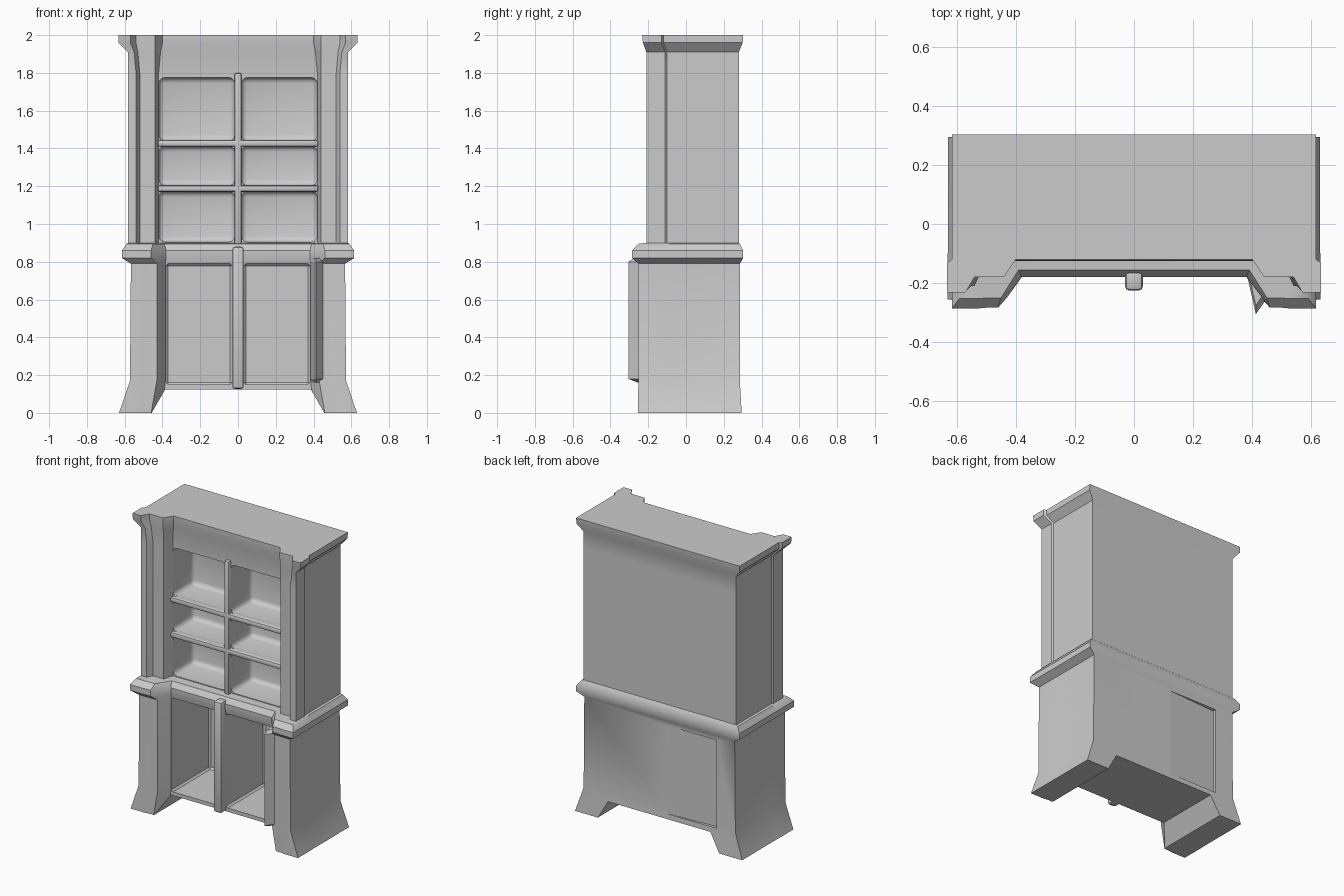
import bpy, bmesh
from mathutils import Vector

if "Cube" in bpy.data.objects:
    bpy.data.objects.remove(bpy.data.objects["Cube"])


def finish(name, bm):
    bmesh.ops.recalc_face_normals(bm, faces=bm.faces)
    me = bpy.data.meshes.new(name)
    bm.to_mesh(me)
    bm.free()
    ob = bpy.data.objects.new(name, me)
    bpy.context.collection.objects.link(ob)
    return ob


def loft(name, rings):
    """Skin a stack of closed rings and cap both ends."""
    bm = bmesh.new()
    vs = [[bm.verts.new(p) for p in r] for r in rings]
    n = len(rings[0])
    for a, b in zip(vs, vs[1:]):
        for i in range(n):
            j = (i + 1) % n
            bm.faces.new((a[i], a[j], b[j], b[i]))
    bm.faces.new(vs[0])
    bm.faces.new(vs[-1])
    return finish(name, bm)


def add_box(bm, x0, x1, y0, y1, z0, z1, bevel=0.0, seg=3):
    res = bmesh.ops.create_cube(bm, size=1)
    for v in res['verts']:
        v.co = Vector(((x0 + x1) / 2 + v.co.x * (x1 - x0),
                       (y0 + y1) / 2 + v.co.y * (y1 - y0),
                       (z0 + z1) / 2 + v.co.z * (z1 - z0)))
    if bevel:
        edges = {e for v in res['verts'] for e in v.link_edges}
        bmesh.ops.bevel(bm, geom=list(edges), offset=bevel, segments=seg,
                        profile=0.5, affect='EDGES')


def cut(target, cutter):
    cutter.hide_render = True
    mod = target.modifiers.new("cut", 'BOOLEAN')
    mod.operation = 'DIFFERENCE'
    mod.solver = 'EXACT'
    mod.object = cutter
    bpy.context.view_layer.objects.active = target
    bpy.ops.object.modifier_apply(modifier=mod.name)
    bpy.data.objects.remove(cutter)


def ring(z, xa, ya, xb, yb, xc, xd, yd, xe, ys, xs, yback):
    """Plan outline: recessed centre, stepped pilasters, sides and back."""
    half = [(xa, ya), (xb, yb), (xc, yb), (xd, yd), (xe, yd), (xe, ys),
            (xs, ys - 0.0 + 0.01), (xs, yback)]
    pts = half + [(-x, y) for x, y in reversed(half)]
    return [(x, y, z) for x, y in pts]


# carcass: feet, lower body, waist moulding, upper body, cornice
levels = [
    (0.00, .40, -.17, .46, -.25, .50, .52, -.255, .63, -.10, .629, .295),
    (0.17, .385, -.17, .43, -.25, .48, .50, -.252, .572, -.10, .571, .285),
    (0.79, .385, -.17, .43, -.25, .48, .50, -.252, .567, -.10, .566, .285),
    (0.82, .38, -.18, .46, -.283, .50, .52, -.285, .615, -.10, .614, .303),
    (0.86, .38, -.18, .46, -.283, .50, .52, -.285, .615, -.10, .614, .303),
    (0.895, .39, -.155, .45, -.25, .50, .52, -.252, .59, -.10, .589, .285),
    (0.90, .42, -.10, .44, -.17, .52, .54, -.21, .582, -.11, .574, .28),
    (1.80, .42, -.10, .44, -.17, .52, .54, -.21, .582, -.11, .574, .28),
    (1.91, .41, -.11, .44, -.175, .53, .55, -.21, .582, -.11, .574, .28),
    (1.96, .40, -.12, .44, -.18, .54, .57, -.228, .632, -.13, .615, .30),
    (2.00, .40, -.12, .44, -.18, .54, .57, -.232, .632, -.13, .615, .303),
]
cabinet = loft("cabinet_carcass", [ring(*l) for l in levels])

# arch between the feet, running front to back
arch = [(-.48, -.04), (.48, -.04), (.385, .125), (-.385, .125)]
cut(cabinet, loft("arch_cutter", [[(x, y, z) for x, z in arch] for y in (-.6, .6)]))

# shelf bays above and cupboard bays below
bm = bmesh.new()
for s in (-1, 1):
    for z0, z1 in ((.905, 1.172), (1.205, 1.412), (1.442, 1.775)):
        x0, x1 = sorted((s * .018, s * .419))
        add_box(bm, x0, x1, -.5, .12, z0, z1, .03)
    x0, x1 = sorted((s * .03, s * .382))
    add_box(bm, x0, x1, -.5, .24, .15, .79, .012, 1)
cut(cabinet, finish("bay_cutter", bm))

# shallow sloped panel in the lower back
panel = [(-.06, .16), (-.43, .16), (-.43, .76), (-.06, .76)]
cut(cabinet, loft("panel_cutter", [[(x, y, z) for (x, z), y in zip(panel, ys)]
                                   for ys in ((.284, .262, .262, .284), (.4, .4, .4, .4))]))

# centre posts
bm = bmesh.new()
add_box(bm, -.03, .03, -.225, -.15, .127, .88, .014, 2)
lower_post = finish("lower_centre_post", bm)
bm = bmesh.new()
add_box(bm, -.018, .018, -.125, -.07, .89, 1.80, .01, 2)
upper_post = finish("upper_centre_post", bm)

# rounded shelf noses
noses = []
for n, zc in (("lower", 1.188), ("upper", 1.427)):
    bm = bmesh.new()
    add_box(bm, -.425, .425, -.125, -.07, zc - .018, zc + .018, .012, 2)
    noses.append(finish(n + "_shelf_nose", bm))

# door edge sticking out beside the right pilaster
wedge = [(.384, -.18), (.412, -.305), (.45, -.25), (.44, -.18)]
door = loft("right_door_edge", [[(x, y + d, z) for x, y in wedge]
                                for z, d in ((.16, .05), (.18, 0), (.80, 0), (.82, .03))])

# smooth shading with crisp edges
bpy.ops.object.select_all(action='DESELECT')
for ob in [cabinet, lower_post, upper_post] + noses:
    ob.select_set(True)
bpy.context.view_layer.objects.active = cabinet
bpy.ops.object.shade_smooth_by_angle(angle=0.6)
